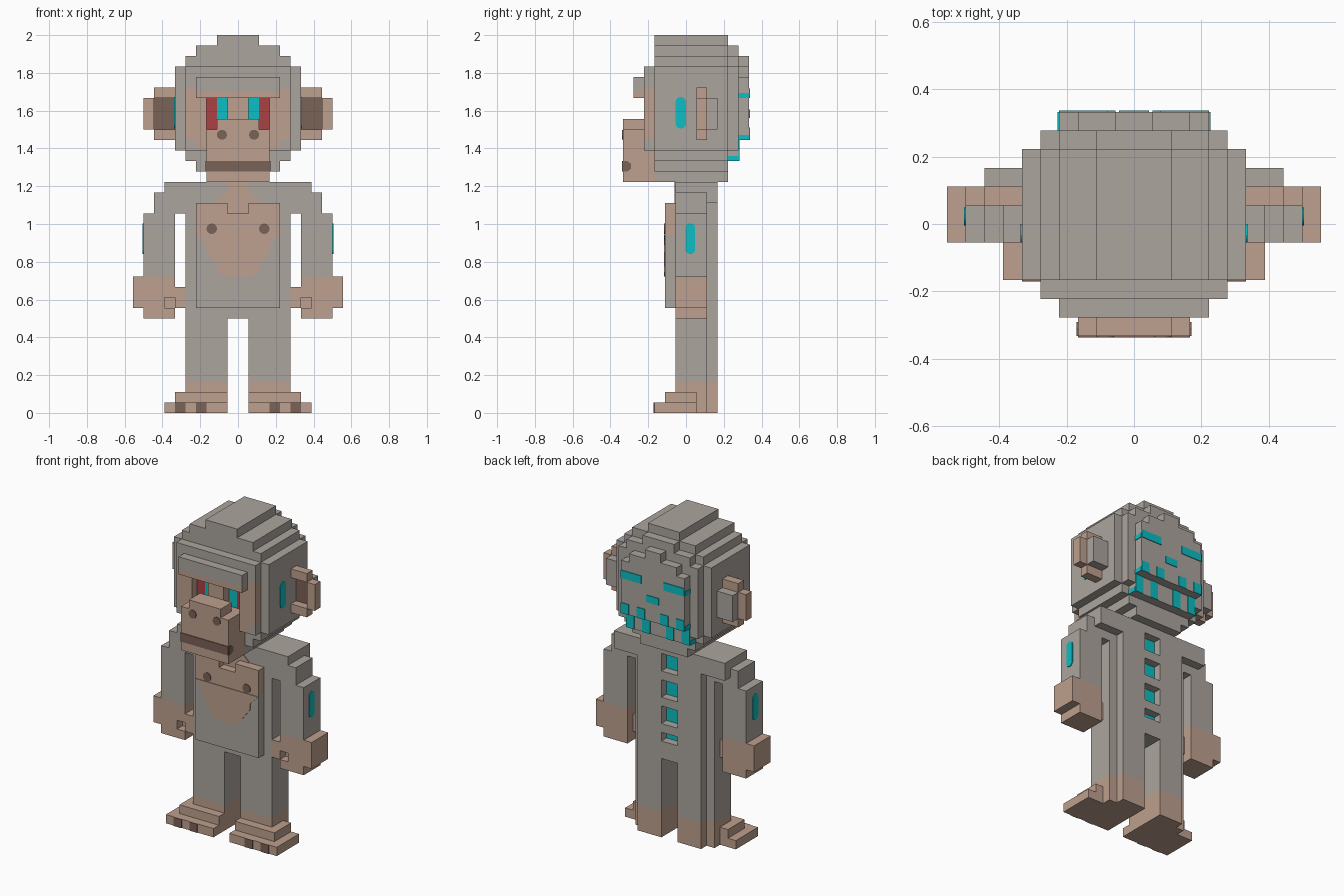
import bpy, bmesh, math

if "Cube" in bpy.data.objects:
    bpy.data.objects.remove(bpy.data.objects["Cube"], do_unlink=True)

U = 1 / 18      # size of one block
T = 0.08        # thickness of painted plates, in blocks


def material(name, rgb):
    lin = [(c / 255 / 12.92) if c < 11 else ((c / 255 + 0.055) / 1.055) ** 2.4 for c in rgb]
    m = bpy.data.materials.new(name)
    m.use_nodes = True
    m.diffuse_color = (*lin, 1)
    m.node_tree.nodes["Principled BSDF"].inputs["Base Color"].default_value = (*lin, 1)
    return m


GREY = material("grey fur", (172, 165, 158))
SKIN = material("tan skin", (190, 160, 142))
DARK = material("dark brown", (122, 98, 87))
CYAN = material("cyan glow", (12, 190, 195))
RED = material("red", (170, 65, 68))


def finish(name, mat, bm):
    bmesh.ops.recalc_face_normals(bm, faces=bm.faces)
    me = bpy.data.meshes.new(name)
    bm.to_mesh(me)
    bm.free()
    me.materials.append(mat)
    ob = bpy.data.objects.new(name, me)
    bpy.context.collection.objects.link(ob)
    return ob


def part(name, mat, boxes, mirror=False):
    """Blocks given as x0, x1, y0, y1, z0, z1; optionally mirrored in x."""
    bm = bmesh.new()
    boxes = list(boxes)
    if mirror:
        boxes += [(-b[1], -b[0], *b[2:]) for b in boxes]
    for x0, x1, y0, y1, z0, z1 in boxes:
        vs = bmesh.ops.create_cube(bm, size=1)["verts"]
        for v in vs:
            v.co = ((x0 + (v.co.x + .5) * (x1 - x0)) * U,
                    (y0 + (v.co.y + .5) * (y1 - y0)) * U,
                    (z0 + (v.co.z + .5) * (z1 - z0)) * U)
    return finish(name, mat, bm)


def plate(name, mat, pts, axis, pos, out, mirror=False):
    """Thin painted outline lying on the plane axis = pos, facing out (+1 or -1)."""
    bm = bmesh.new()
    for s in ((1, -1) if mirror else (1,)):
        def co(p, d):
            q = (pos + d, p[0], p[1]) if axis == "x" else (p[0], pos + d, p[1])
            return (q[0] * U * s, q[1] * U, q[2] * U)
        f = bm.faces.new([bm.verts.new(co(p, 0)) for p in pts])
        new = bmesh.ops.extrude_face_region(bm, geom=[f])["geom"]
        for v in new:
            if isinstance(v, bmesh.types.BMVert):
                v.co["xyz".index(axis)] += out * T * U * (s if axis == "x" else 1)
    return finish(name, mat, bm)


def capsule(a, b, r, half, n=8):
    """Upright rounded bar; half = 0 gives a disc."""
    pts = []
    for k in range(2 * n):
        t = math.pi * (k + .5) / n
        pts.append((a + r * math.cos(t), b + r * math.sin(t) + math.copysign(half, math.sin(t))))
    return pts


def rect(x0, x1, z0, z1):
    return [(x0, z0), (x1, z0), (x1, z1), (x0, z1)]


# Head: stacked slabs, then stepped layers at the back
part("head", GREY, [(-w, w, -3, 4, a, b) for a, b, w in (
    (22, 23, 3), (23, 24, 4), (24, 25, 5), (25, 33, 6), (33, 34, 5), (34, 35, 4), (35, 36, 2))])
part("head_back_inner", GREY, [(-w, w, 4, 5, a, b) for a, b, w in (
    (24, 25, 4), (25, 33, 5), (33, 34, 4), (34, 35, 2))])
part("head_back_outer", GREY, [(-w, w, 5, 6, a, b) for a, b, w in (
    (26, 32, 4), (32, 33, 3), (33, 34, 1))])

# Face layer with eye sockets left open
part("forehead", GREY, [(-5, 5, -4, -3, 31, 33)])
part("cheek_fur", GREY, [(4, 5, -4, -3, 25, 26)], True)
part("face", SKIN, [(-5, 5, -4, -3, 30, 31), (-5, 5, -4, -3, 26, 27), (-4, 4, -4, -3, 25, 26),
                    (-1, 1, -4, -3, 27, 30), (3, 5, -4, -3, 27, 30), (-5, -3, -4, -3, 27, 30)])
part("brow", GREY, [(-4, 4, -5, -4, 30.6, 32)])
part("brow_underside", SKIN, [(-4, 4, -5, -4, 30, 30.6)])
plate("eye_glow", CYAN, rect(1, 2, 27, 30), "y", -3, -1, True)
plate("eye_red", RED, rect(2, 3, 27, 30), "y", -3, -1, True)

# Muzzle
part("muzzle", SKIN, [(-3, 3, -6, -3, 22, 25), (-3, 3, -6, -4, 25, 27), (-2, 2, -6, -4, 27, 28)])
plate("mouth", DARK, rect(-3, 3, 23, 24), "y", -6, -1)
plate("mouth_corner", DARK,
      [(-6, 23), (-5.6, 23), (-5.25, 23.25), (-5.25, 23.75), (-5.6, 24), (-6, 24)], "x", 3, 1, True)
plate("nostril", DARK, capsule(1.53, 26.5, .48, 0), "y", -6, -1, True)

# Ears: rim, dark hollow and furry back
part("ear_rim", SKIN, [(6, 8, 1, 2, 26, 27), (6, 8, 1, 2, 30, 31), (8, 9, 1, 2, 27, 30)], True)
part("ear_back", GREY, [(6, 8, 2, 3, 27, 30)], True)
plate("ear_hollow", DARK, rect(6, 8, 27, 30), "y", 2, -1, True)
plate("head_side_light", CYAN, capsule(-.5, 28.6, .5, 1), "x", 6, 1, True)

# Glowing face on the back of the head
plate("back_brow_light", CYAN, rect(1.4, 4, 30, 30.9), "y", 6, 1, True)
plate("back_nose_light", CYAN, rect(-.8, .8, 28.1, 28.9), "y", 6, 1)
for i, (x0, x1, z0, z1) in enumerate(((3, 4, 26, 27.2), (1, 2, 26, 27.2))):
    plate(f"back_teeth_light_{i}", CYAN, rect(x0, x1, z0, z1), "y", 6, 1, True)
    plate(f"back_jaw_light_{i}", CYAN, rect(x0, x1, 24, 26), "y", 5, 1, True)
part("back_edge_light", CYAN, [(4, 4 + T, 5, 6, 30, 30.5), (4, 4 + T, 5, 6, 26, 26.5),
                               (4, 4 + T, 4, 5, 24, 24.5)], True)

# Torso with shoulders
part("torso", GREY, [(-5, 5, -1, 2, 9, 22)])
part("shoulder", GREY, [(5, 7, -1, 2, 21, 22), (5, 7, 2, 3, 20, 22), (5, 8, -1, 2, 19, 21)], True)
holes = [(11, 12), (13, 15), (16, 18), (19, 21)]
edges = [9] + [z for h in holes for z in h] + [22]
part("back_panel", GREY, [(1, 4, 2, 3, 9, 22), (4, 5, 2, 3, 20, 22)], True)
part("spine_bars", GREY, [(-1, 1, 2, 3, a, b) for a, b in zip(edges[::2], edges[1::2])])
part("spine_lights", CYAN, [(-1, 1, 2, 2 + T, a, b) for a, b in holes])

# Chest plate with bare skin
part("belly", GREY, [(-4, 4, -2, -1, 10, 17)])
part("chest", SKIN, [(-4, 4, -2, -1, 17, 19), (-4, -1, -2, -1, 19, 20), (1, 4, -2, -1, 19, 20)])
plate("belly_skin", SKIN, [(-4, 17), (-3, 16), (-3, 15.3), (-2, 14), (-2, 13.4), (-1, 13),
                           (1, 13), (2, 13.4), (2, 14), (3, 15.3), (3, 16), (4, 17)], "y", -2, -1)
plate("neck_skin", SKIN, [(-2.2, 20), (-2.2, 19), (2.2, 19), (2.2, 20), (1, 21.2), (1, 22),
                          (-1, 22), (-1, 21.2)], "y", -1, -1)
plate("nipple", DARK, capsule(2.5, 17.55, .5, 0), "y", -2, -1, True)

# Arms and hands
part("arm", GREY, [(6, 9, -1, 2, 13, 19)], True)
plate("arm_light", CYAN, capsule(.4, 16.6, .48, 1), "x", 9, 1, True)
part("hand", SKIN, [(6, 9, -1, 2, 9, 10), (7, 10, -1, 2, 10, 11), (6, 7, 0, 2, 10, 11),
                    (6, 10, -1, 2, 11, 13), (5, 6, -1, 1, 10, 12)], True)

# Legs and feet
part("leg", GREY, [(1, 5, -1, 2, 3, 9), (1, 4, 2, 3, 3, 9)], True)
part("ankle", SKIN, [(1, 5, -1, 2, 0, 3), (1, 4, 2, 3, 0, 3)], True)
part("foot", SKIN, [(1, 7, -3, 1, 0, 1), (1, 6, -2, 1, 1, 2)], True)
for i, x in enumerate((3, 5)):
    plate(f"toe_gap_{i}", DARK, rect(x, x + 1, 0, 1), "y", -3, -1, True)
